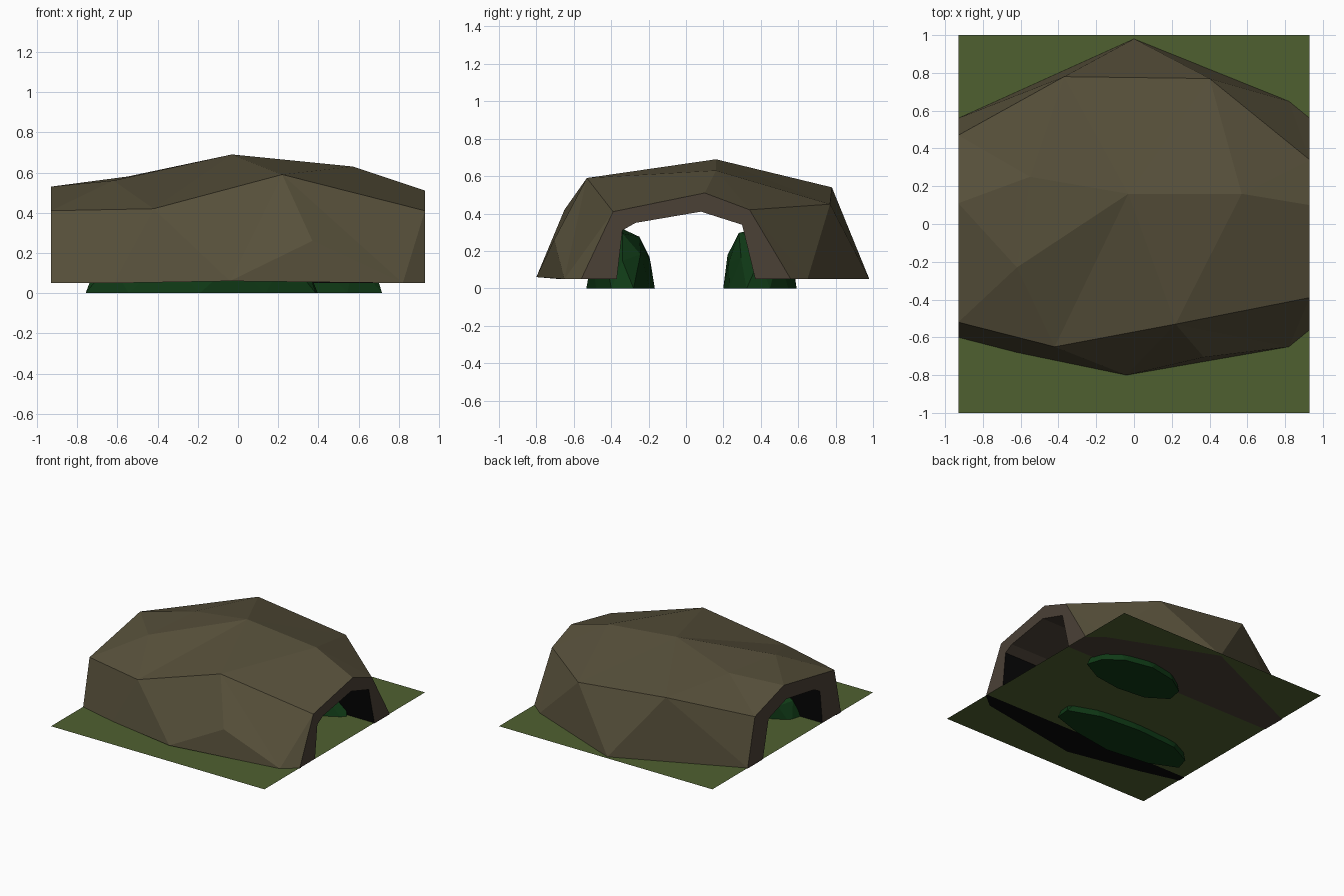
import bpy, bmesh, random
from mathutils import Vector
from mathutils.geometry import delaunay_2d_cdt

if "Cube" in bpy.data.objects:
    bpy.data.objects.remove(bpy.data.objects["Cube"])

random.seed(4)
HX, G = 0.93, 0.05          # half length of the tunnel, ground height


def material(name, col):
    m = bpy.data.materials.new(name)
    m.diffuse_color = (*col, 1)
    m.use_nodes = True
    m.node_tree.nodes["Principled BSDF"].inputs["Base Color"].default_value = m.diffuse_color
    return m


ROCK = material("rock", (0.095, 0.08, 0.043))
EARTH = material("dark_earth", (0.07, 0.052, 0.037))
BLACK = material("black", (0.002, 0.002, 0.002))
GRASS = material("grass", (0.078, 0.118, 0.03))
LEAF = material("bush_green", (0.005, 0.042, 0.008))


def make(name, verts, faces, mats, rule=None):
    me = bpy.data.meshes.new(name)
    me.from_pydata([tuple(v) for v in verts], [], faces)
    for m in mats:
        me.materials.append(m)
    if rule:
        for p in me.polygons:
            p.material_index = rule(p)
    ob = bpy.data.objects.new(name, me)
    bpy.context.collection.objects.link(ob)
    return ob


def strip(name, a, b, mats, rule=None):
    """Quads between two polylines of equal length."""
    n = len(a)
    return make(name, list(a) + list(b),
                [(i, i + 1, n + i + 1, n + i) for i in range(n - 1)], mats, rule)


# faceted rock shell: crease lines seen from above, triangulated
front_base = [(-HX, -.60, G), (-.62, -.68, G), (-.04, -.80, .06), (.82, -.65, G), (HX, -.56, G)]
front_crease = [(-HX, -.52, .41), (-.42, -.65, .42), (.22, -.53, .59), (HX, -.39, .41)]
ridge = [(-HX, .11, .53), (-.62, -.23, .56), (-.03, .16, .69), (.57, .16, .63), (HX, .10, .51)]
back_crease = [(-HX, .47, .42), (-.37, .78, .54), (.40, .77, .45), (HX, .34, .42)]
back_base = [(-HX, .56, G), (0, .98, G), (.82, .65, G), (HX, .56, G)]
rows = [front_base, front_crease, ridge, back_crease, back_base]
pts, edges = [], []
for r in rows:
    edges += [(len(pts) + i, len(pts) + i + 1) for i in range(len(r) - 1)]
    pts += r
pts += [(.37, -.705, .26), (-.55, .25, .58)]
v2, _, tris, orig, _, _ = delaunay_2d_cdt([Vector(p[:2]) for p in pts], edges, [], 0, 1e-5)
shell = [(v.x, v.y, pts[o[0]][2] if o else .5) for v, o in zip(v2, orig)]


def flat_end(t):            # skip slivers lying in the end planes
    return all(abs(abs(shell[i][0]) - HX) < 1e-3 for i in t)


make("rock_shell", shell, [tuple(t) for t in tris if not flat_end(t)], [ROCK])

# tunnel lining: black walls, earth ceiling
bore = [(-.37, G), (-.34, .31), (-.27, .35), (.08, .41), (.30, .34), (.37, G)]
strip("tunnel_lining", [(-HX, y, z) for y, z in bore], [(HX, y, z) for y, z in bore],
      [EARTH, BLACK], lambda p: int(abs(p.normal.z) < .5))

# end faces between the shell and the bore
for side, k in (("left", 0), ("right", -1)):
    rim = [r[k] for r in rows]
    rim.insert(2, rim[1])
    x = rim[0][0]
    strip(side + "_end_face", rim, [(x, y, z) for y, z in bore], [EARTH])

# undersides of the walls, just beneath the grass
low = G - .004
strip("back_wall_underside", [(x, y, low) for x, y, _ in back_base],
      [(x, .37, low) for x, _, _ in back_base], [EARTH])
strip("front_wall_underside", [(x, y, low) for x, y, _ in front_base],
      [(x, -.54, low) for x, _, _ in front_base], [BLACK])

# grass ground sheet
make("grass_sheet", [(-HX, -1, G), (HX, -1, G), (HX, 1, G), (-HX, 1, G)], [(0, 1, 2, 3)], [GRASS])


# low-poly bushes along the inner walls, with flat bottoms
def bush(name, loc, size):
    bm = bmesh.new()
    bmesh.ops.create_icosphere(bm, subdivisions=2, radius=1)
    for v in bm.verts:
        v.co *= random.uniform(.9, 1.03)
        v.co.z = max(v.co.z, 0)
        v.co = Vector(loc) + Vector(a * b for a, b in zip(v.co, size))
    bmesh.ops.dissolve_degenerate(bm, dist=1e-4, edges=bm.edges)
    me = bpy.data.meshes.new(name)
    bm.to_mesh(me)
    bm.free()
    me.materials.append(LEAF)
    bpy.context.collection.objects.link(bpy.data.objects.new(name, me))


bush("front_bush", (-.19, -.34, 0), (.61, .19, .34))
bush("back_bush", (.32, .39, 0), (.41, .21, .34))
